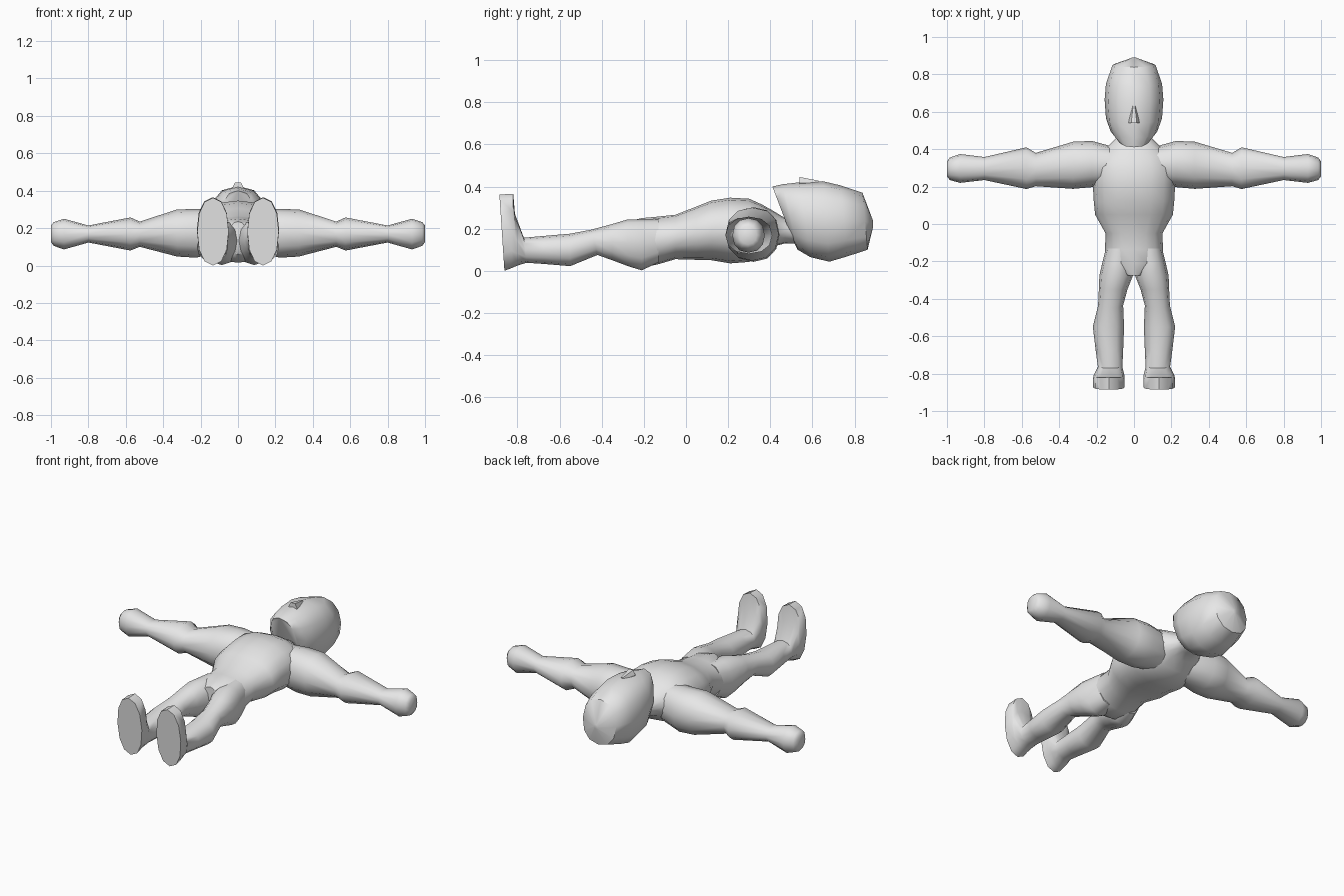
import bpy, bmesh, math
from mathutils import Vector

if "Cube" in bpy.data.objects:
    bpy.data.objects.remove(bpy.data.objects["Cube"])

grey = bpy.data.materials.new("light grey")
grey.diffuse_color = (0.8, 0.8, 0.8, 1)
grey.use_nodes = True
grey.node_tree.nodes["Principled BSDF"].inputs["Base Color"].default_value = grey.diffuse_color


def loft(name, rings, sides=12, power=2.2, mirror=False, angle=50):
    """Skin closed rings given as (centre, half axis u, half axis v)."""
    bm = bmesh.new()
    loops = []
    for c, u, v in rings:
        loop = []
        for i in range(sides):
            a = 2 * math.pi * i / sides
            s, t = (math.copysign(abs(round(f, 6)) ** (2 / power), f)
                    for f in (math.cos(a), math.sin(a)))
            loop.append(bm.verts.new(c + u * s + v * t))
        loops.append(loop)
    for a, b in zip(loops, loops[1:]):
        for i in range(sides):
            j = (i + 1) % sides
            bm.faces.new((a[i], a[j], b[j], b[i]))
    bm.faces.new(loops[0])
    bm.faces.new(loops[-1])
    bmesh.ops.recalc_face_normals(bm, faces=bm.faces)
    mesh = bpy.data.meshes.new(name)
    bm.to_mesh(mesh)
    bm.free()
    mesh.materials.append(grey)
    ob = bpy.data.objects.new(name, mesh)
    bpy.context.collection.objects.link(ob)
    bpy.ops.object.select_all(action='DESELECT')
    ob.select_set(True)
    bpy.context.view_layer.objects.active = ob
    bpy.ops.object.shade_smooth_by_angle(angle=math.radians(angle))
    if mirror:
        ob.modifiers.new("mirror", 'MIRROR').use_mirror_merge = False
    return ob


def lengthwise(x0, x1, top, bottom):
    """Ring across the body: x range, then (y, z) of its top and bottom."""
    t, b = Vector((0, *top)), Vector((0, *bottom))
    return ((t + b) / 2 + Vector(((x0 + x1) / 2, 0, 0)),
            Vector(((x1 - x0) / 2, 0, 0)), (t - b) / 2)


def sideways(x, y0, y1, z0, z1):
    """Ring across an arm."""
    return (Vector((x, (y0 + y1) / 2, (z0 + z1) / 2)),
            Vector((0, (y1 - y0) / 2, 0)), Vector((0, 0, (z1 - z0) / 2)))


# Torso from crotch to neck: y, half width, bottom, top
torso = [(-.275, .05, .06, .235), (-.21, .15, .015, .25), (-.135, .155, .03, .257),
         (-.05, .152, .055, .266), (.05, .208, .052, .305), (.12, .215, .05, .333),
         (.21, .22, .035, .347), (.30, .225, .042, .342), (.36, .20, .07, .315),
         (.415, .14, .115, .284), (.47, .085, .13, .25), (.56, .08, .13, .24)]
loft("torso_and_neck",
     [lengthwise(-w, w, (y, t), (y, b)) for y, w, b, t in torso], sides=16)

# Legs with upright feet, sole last
loft("legs", [
    lengthwise(.00, .150, (-.13, .245), (-.13, .04)),
    lengthwise(.002, .170, (-.21, .245), (-.21, .002)),
    lengthwise(.005, .185, (-.28, .243), (-.27, .02)),
    lengthwise(.035, .188, (-.35, .222), (-.35, .05)),
    lengthwise(.058, .192, (-.45, .195), (-.42, .075)),
    lengthwise(.053, .220, (-.55, .176), (-.55, .022)),
    lengthwise(.058, .205, (-.68, .165), (-.67, .032)),
    lengthwise(.062, .193, (-.77, .157), (-.757, .038)),
    lengthwise(.052, .215, (-.812, .27), (-.80, .025)),
    lengthwise(.050, .220, (-.82, .365), (-.83, .012)),
    lengthwise(.050, .218, (-.886, .362), (-.862, .0)),
], mirror=True)

# Arms from inside the chest to the fist: x, back, front, bottom, top
loft("arms", [sideways(*r) for r in [
    (.10, .21, .41, .07, .30), (.225, .197, .444, .042, .302),
    (.325, .188, .44, .048, .30), (.525, .202, .38, .10, .235),
    (.575, .187, .41, .08, .257), (.80, .235, .358, .123, .214),
    (.93, .22, .374, .086, .25), (.985, .235, .355, .105, .232),
    (1.0, .255, .335, .125, .215)]], mirror=True)

# Head with a slanted jaw: half width, top (y, z), bottom (y, z)
head = [(.085, (.41, .40), (.505, .15)), (.125, (.46, .411), (.53, .10)),
        (.150, (.54, .42), (.59, .065)), (.157, (.65, .425), (.68, .043)),
        (.150, (.735, .405), (.765, .068)), (.115, (.838, .37), (.862, .10)),
        (.012, (.889, .235), (.889, .21))]
loft("head", [lengthwise(-w, w, t, b) for w, t, b in head], sides=12, power=2.3)

# Nose wedge, widest at the tip
loft("nose", [lengthwise(-.03, .03, (.54, .449), (.54, .385)),
              lengthwise(-.01, .01, (.63, .43), (.63, .40))],
     sides=6, power=2, angle=30)
